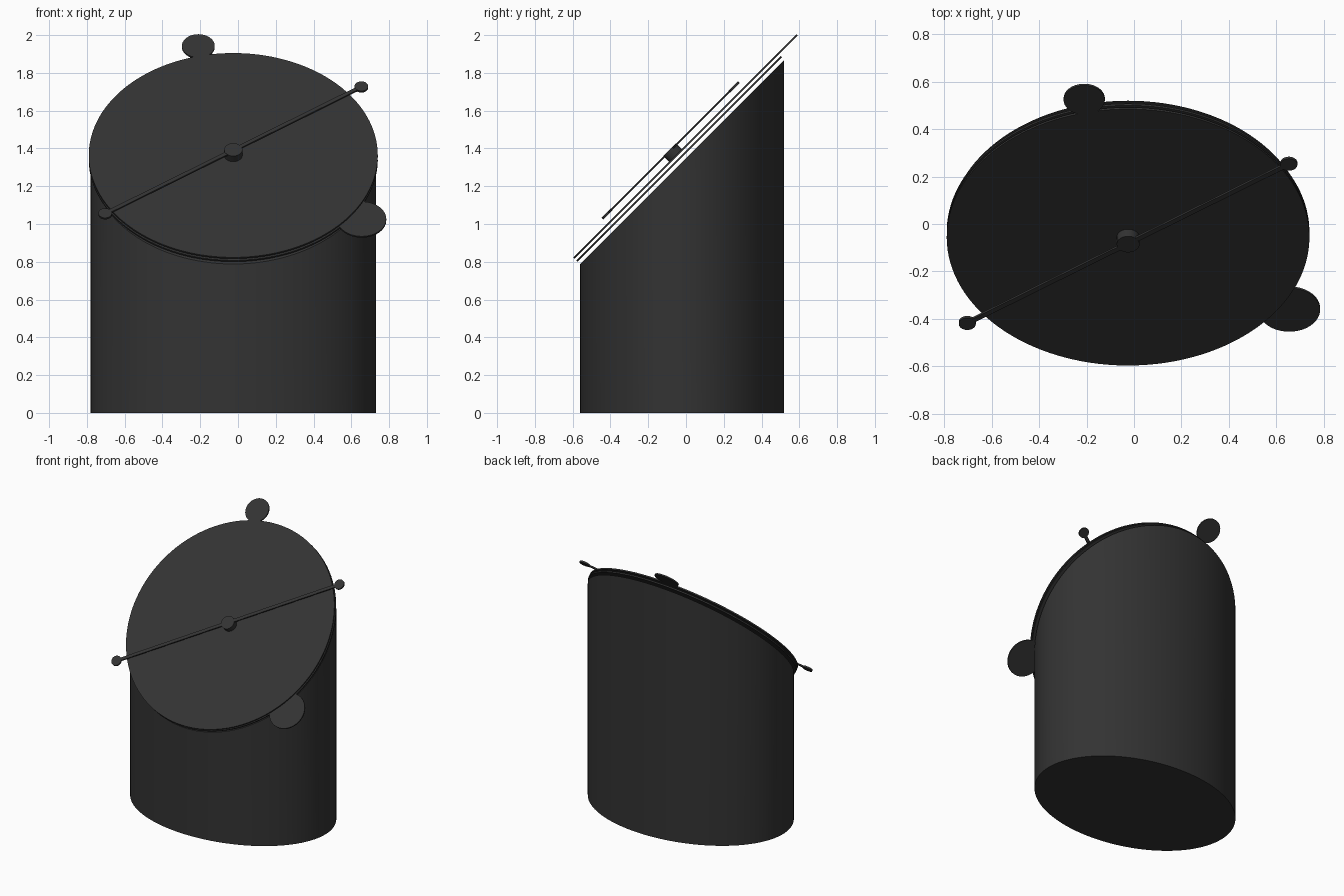
import bpy, bmesh, math
from mathutils import Matrix, Vector

if "Cube" in bpy.data.objects:
    bpy.data.objects.remove(bpy.data.objects["Cube"])

CX, CY, MID_Z = -0.025, -0.02, 1.328      # centre of the sloped top
SEG = 128

mat = bpy.data.materials.new("charcoal")
mat.diffuse_color = (0.033, 0.033, 0.033, 1)
mat.use_nodes = True
mat.node_tree.nodes["Principled BSDF"].inputs["Base Color"].default_value = mat.diffuse_color

# frame of the sloped face: local x = x, local y = up the slope, local z = normal
TILT = Matrix.Translation((CX, CY, MID_Z)) @ Matrix.Rotation(math.radians(45), 4, 'X')


def prism(name, bottom, top, matrix=Matrix()):
    """Closed solid between two matching outlines."""
    bm = bmesh.new()
    lo = [bm.verts.new(matrix @ Vector(p)) for p in bottom]
    hi = [bm.verts.new(matrix @ Vector(p)) for p in top]
    n = len(lo)
    for i in range(n):
        j = (i + 1) % n
        bm.faces.new((lo[i], lo[j], hi[j], hi[i]))
    bm.faces.new(lo[::-1])
    bm.faces.new(hi)
    bmesh.ops.recalc_face_normals(bm, faces=bm.faces)
    me = bpy.data.meshes.new(name)
    bm.to_mesh(me)
    bm.free()
    me.materials.append(mat)
    ob = bpy.data.objects.new(name, me)
    bpy.context.collection.objects.link(ob)
    bpy.ops.object.select_all(action='DESELECT')
    ob.select_set(True)
    bpy.context.view_layer.objects.active = ob
    bpy.ops.object.shade_smooth_by_angle(angle=math.radians(30))
    return ob


def plate(name, outline, z0, z1):
    """Flat plate lying parallel to the sloped face."""
    return prism(name, [(x, y, z0) for x, y in outline],
                 [(x, y, z1) for x, y in outline], TILT)


def arc(x, y, r, a0, a1, n):
    return [(x + r * math.cos(a0 + (a1 - a0) * i / n),
             y + r * math.sin(a0 + (a1 - a0) * i / n)) for i in range(n)]


def tabbed_disc(R, tx, ty, r):
    """Outline of a disc with a round finger tab on its rim."""
    D, a = math.hypot(tx, ty), math.atan2(ty, tx)
    b = math.acos((R * R + D * D - r * r) / (2 * R * D))
    g = math.pi - math.acos((r * r + D * D - R * R) / (2 * r * D))
    return (arc(0, 0, R, a + b, a + 2 * math.pi - b, SEG)
            + arc(tx, ty, r, a - g, a + g, 40))


# body: elliptical column cut at 45 degrees
ring = arc(0, 0, 1, 0, 2 * math.pi, SEG)
prism("body",
      [(CX + 0.755 * x, CY + 0.54 * y, 0) for x, y in ring],
      [(CX + 0.755 * x, CY + 0.54 * y, MID_Z + 0.54 * y) for x, y in ring])

# two thin dials floating above the slope, each with a tab
plate("lower_dial", tabbed_disc(0.765, 0.68, -0.455, 0.13), 0.019, 0.029)
plate("upper_dial", tabbed_disc(0.765, -0.185, 0.819, 0.087), 0.041, 0.051)

# hub and pointer
plate("hub", arc(0, 0, 0.048, 0, 2 * math.pi, 48), 0.051, 0.093)
ang, L, w = math.radians(35), 0.828, 0.011
c, s = math.cos(ang), math.sin(ang)
bar = [(-L, -w), (L, -w), (L, w), (-L, w)]
plate("pointer_bar", [(x * c - y * s, x * s + y * c) for x, y in bar], 0.082, 0.092)
for side, sign in (("right", 1), ("left", -1)):
    plate("pointer_tip_" + side,
          arc(sign * L * c, sign * L * s, 0.036, 0, 2 * math.pi, 32), 0.081, 0.093)
